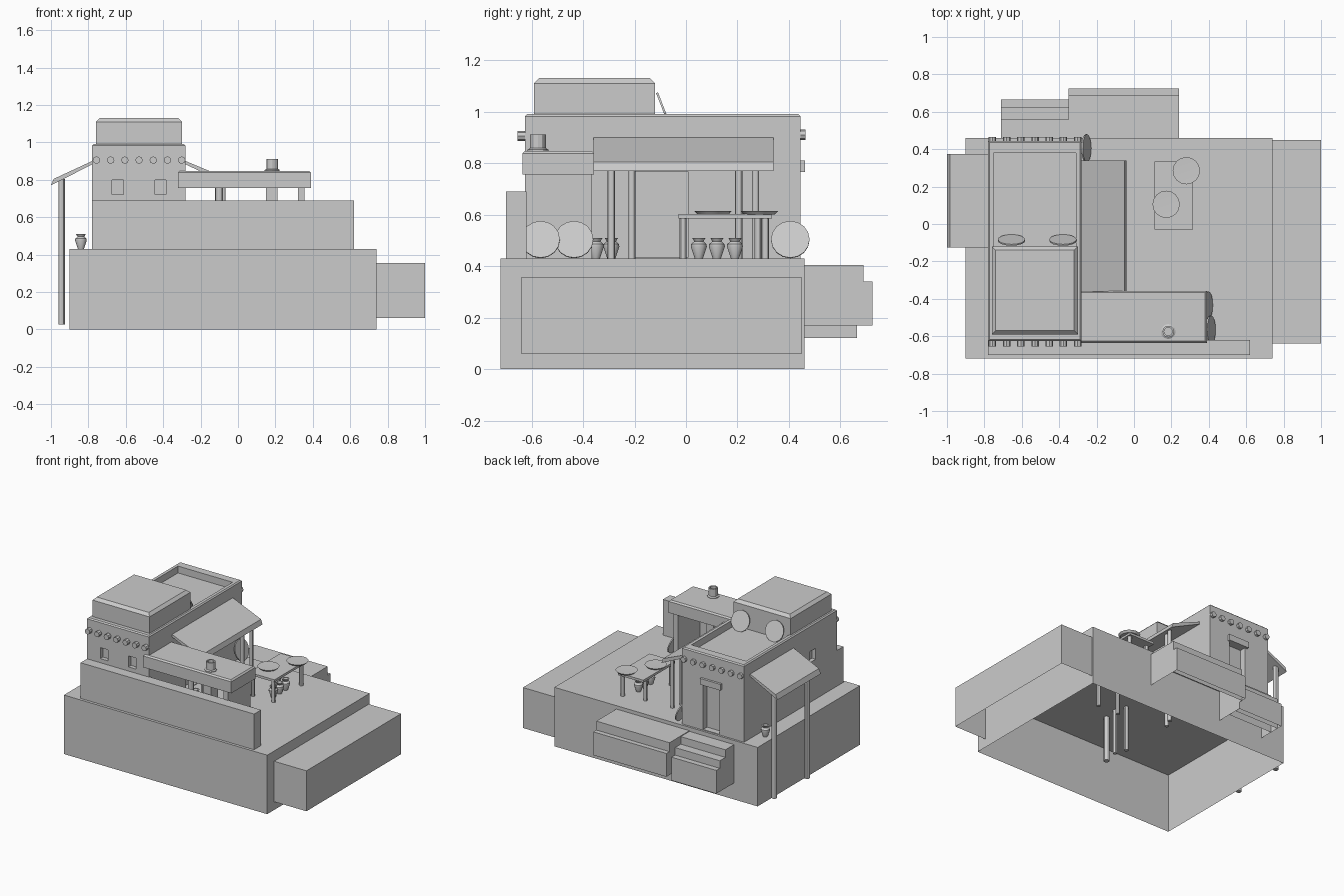
import bpy, bmesh, math
from mathutils import Vector, Matrix

if "Cube" in bpy.data.objects:
    bpy.data.objects.remove(bpy.data.objects["Cube"], do_unlink=True)

clay = bpy.data.materials.new("plain_grey_clay")
clay.use_nodes = True
clay.diffuse_color = (0.6, 0.6, 0.6, 1)
clay.node_tree.nodes["Principled BSDF"].inputs["Base Color"].default_value = (0.6, 0.6, 0.6, 1)


def finish(name, bm, smooth=False):
    bmesh.ops.recalc_face_normals(bm, faces=bm.faces)
    mesh = bpy.data.meshes.new(name)
    bm.to_mesh(mesh)
    bm.free()
    mesh.materials.append(clay)
    obj = bpy.data.objects.new(name, mesh)
    bpy.context.collection.objects.link(obj)
    if smooth:
        bpy.ops.object.select_all(action='DESELECT')
        obj.select_set(True)
        bpy.context.view_layer.objects.active = obj
        bpy.ops.object.shade_smooth_by_angle()
    return obj


def box(name, x, y, z, chamfer=0, hollow=False):
    """Box from (min, max) ranges; chamfer trims the top rim, hollow opens the underside."""
    bm = bmesh.new()
    bmesh.ops.create_cube(bm, size=1)
    for v in bm.verts:
        v.co = [r[0] if c < 0 else r[1] for c, r in zip(v.co, (x, y, z))]
    if chamfer:
        rim = [e for e in bm.edges if all(v.co.z == max(w.co.z for w in bm.verts) for v in e.verts)]
        bmesh.ops.bevel(bm, geom=rim, offset=chamfer, segments=1, affect='EDGES')
    obj = finish(name, bm)
    if hollow:
        bm = bmesh.new()
        bm.from_mesh(obj.data)
        bmesh.ops.delete(bm, geom=[f for f in bm.faces if f.normal.z < -0.9], context='FACES')
        bm.to_mesh(obj.data)
        bm.free()
    return obj


def cut(obj, x, y, z):
    """Carve a box-shaped recess out of a part."""
    cutter = box("cutter", x, y, z)
    cutter.hide_render = True
    mod = obj.modifiers.new("recess", 'BOOLEAN')
    mod.operation = 'DIFFERENCE'
    mod.solver = 'EXACT'
    mod.object = cutter
    bpy.context.view_layer.update()
    result = obj.evaluated_get(bpy.context.evaluated_depsgraph_get())
    mesh = bpy.data.meshes.new_from_object(result)
    obj.modifiers.clear()
    obj.data = mesh
    bpy.data.objects.remove(cutter, do_unlink=True)


def rod(name, center, radius, length, axis=(0, 0, 1), sides=12):
    bm = bmesh.new()
    turn = Vector((0, 0, 1)).rotation_difference(Vector(axis)).to_matrix().to_4x4()
    bmesh.ops.create_cone(bm, cap_ends=True, segments=sides, radius1=radius, radius2=radius,
                          depth=length, matrix=Matrix.Translation(center) @ turn)
    return finish(name, bm, smooth=True)


def pole(name, x, y, bottom, top, radius=0.014):
    return rod(name, (x, y, (bottom + top) / 2), radius, top - bottom)


def lathe(name, x, y, z, profile, sides=12):
    bm = bmesh.new()
    verts = [bm.verts.new((r, 0, h)) for r, h in profile]
    edges = [bm.edges.new(pair) for pair in zip(verts, verts[1:])]
    bmesh.ops.spin(bm, geom=verts + edges, axis=(0, 0, 1), cent=(0, 0, 0),
                   steps=sides, angle=math.tau)
    bmesh.ops.remove_doubles(bm, verts=bm.verts, dist=0.0005)
    bmesh.ops.translate(bm, verts=bm.verts, vec=(x, y, z))
    return finish(name, bm, smooth=True)


def extrude_y(name, profile, y0, y1):
    bm = bmesh.new()
    face = bm.faces.new([bm.verts.new((x, y0, z)) for x, z in profile])
    moved = bmesh.ops.extrude_face_region(bm, geom=[face])["geom"]
    bmesh.ops.translate(bm, vec=(0, y1 - y0, 0),
                        verts=[g for g in moved if isinstance(g, bmesh.types.BMVert)])
    return finish(name, bm)


# Terrace and side platform
box("terrace", (-0.9, 0.74), (-0.72, 0.46), (0, 0.43), hollow=True)
box("side_platform", (0.74, 1), (-0.64, 0.45), (0.06, 0.355), hollow=True)
box("front_parapet", (-0.78, 0.62), (-0.7, -0.62), (0.43, 0.69))

# Steps at the back
for i, (depth, top) in enumerate([(0.69, 0.405), (0.725, 0.34)]):
    box(f"wide_step_{i}", (-0.35, 0.24), (0.46, depth), (0.17, top), hollow=True)
for i, (depth, top) in enumerate([(0.56, 0.4), (0.625, 0.345), (0.665, 0.29)]):
    box(f"narrow_step_{i}", (-0.71, -0.35), (0.46, depth), (0.12, top), hollow=True)

# House with sunken roof, windows and doorways
house = box("house", (-0.78, -0.28), (-0.625, 0.445), (0.43, 0.99), chamfer=0.008)
cut(house, (-0.75, -0.31), (-0.56, 0.38), (0.94, 1.1))
for x in (-0.643, -0.415):
    cut(house, (x - 0.03, x + 0.03), (-0.7, -0.595), (0.72, 0.8))
cut(house, (-0.9, -0.75), (-0.38, -0.31), (0.72, 0.8))
cut(house, (-0.58, -0.45), (0.4, 0.6), (0.435, 0.765))
cut(house, (-0.32, -0.2), (-0.2, 0.01), (0.435, 0.765))
box("back_lintel", (-0.6, -0.435), (0.44, 0.462), (0.765, 0.81))
box("upper_room", (-0.76, -0.3), (-0.59, -0.12), (0.94, 1.13), chamfer=0.02)

# Roof beam ends
for i in range(7):
    x = -0.757 + i * 0.076
    rod(f"front_beam_{i}", (x, -0.635, 0.905), 0.02, 0.04, (0, 1, 0), 8)
    rod(f"back_beam_{i}", (x, 0.45, 0.91), 0.02, 0.03, (0, 1, 0), 8)

# Sloping awnings and their poles
for name, wall, outer, lip, y0, y1 in (("west", -0.78, -1, -0.985, -0.125, 0.375),
                                       ("east", -0.28, -0.04, -0.052, -0.36, 0.34)):
    extrude_y(f"{name}_awning", [(wall, 0.9), (lip, 0.805), (outer, 0.77), (wall, 0.882)], y0, y1)
for y in (-0.05, 0.33):
    pole("west_awning_pole", -0.943, y, 0.025, 0.805, 0.018)
for x, y in ((-0.08, -0.29), (-0.08, 0.27), (-0.11, -0.21), (-0.11, 0.205)):
    pole("east_awning_pole", x, y, 0.1, 0.795)

# Porch with chimney
box("porch_roof", (-0.32, 0.39), (-0.635, -0.357), (0.755, 0.848), chamfer=0.01)
box("porch_end_wall", (0.32, 0.355), (-0.625, -0.365), (0.43, 0.76))
box("hearth", (0.15, 0.21), (-0.61, -0.53), (0.43, 0.76))
pole("porch_post", -0.1, -0.4, 0.1, 0.76, 0.02)
lathe("chimney", 0.183, -0.575, 0.84, [(0, 0), (0.04, 0), (0.04, 0.012), (0.031, 0.018),
      (0.031, 0.072), (0.022, 0.072), (0.022, 0.04), (0, 0.04)])

# Table with dishes
box("table_top", (0.11, 0.315), (-0.03, 0.335), (0.585, 0.602))
for x, y in ((0.13, -0.012), (0.295, -0.012), (0.13, 0.28), (0.295, 0.308)):
    pole("table_leg", x, y, 0.2, 0.59)
for x, y in ((0.172, 0.105), (0.28, 0.285)):
    lathe("dish", x, y, 0.6, [(0, 0), (0.06, 0), (0.073, 0.014), (0, 0.012)], 16)

# Leaning discs
for x in (-0.655, -0.38):
    rod("roof_disc", (x, -0.086, 1.005), 0.073, 0.008, (0, 0.93, 0.36), 16)
for y, x in ((-0.565, 0.41), (-0.435, 0.395), (0.405, -0.255)):
    rod("floor_disc", (x, y, 0.503), 0.075, 0.008, (0.94, 0, 0.3), 16)

# Clay jars
for x, y in ((-0.84, 0.285), (-0.14, -0.35), (-0.14, -0.29),
             (0.25, 0.05), (0.25, 0.12), (0.25, 0.19)):
    lathe("jar", x, y, 0.43, [(0, 0), (0.016, 0), (0.031, 0.045), (0.03, 0.055), (0.018, 0.066),
          (0.026, 0.08), (0.018, 0.08), (0.012, 0.06), (0, 0.06)])
